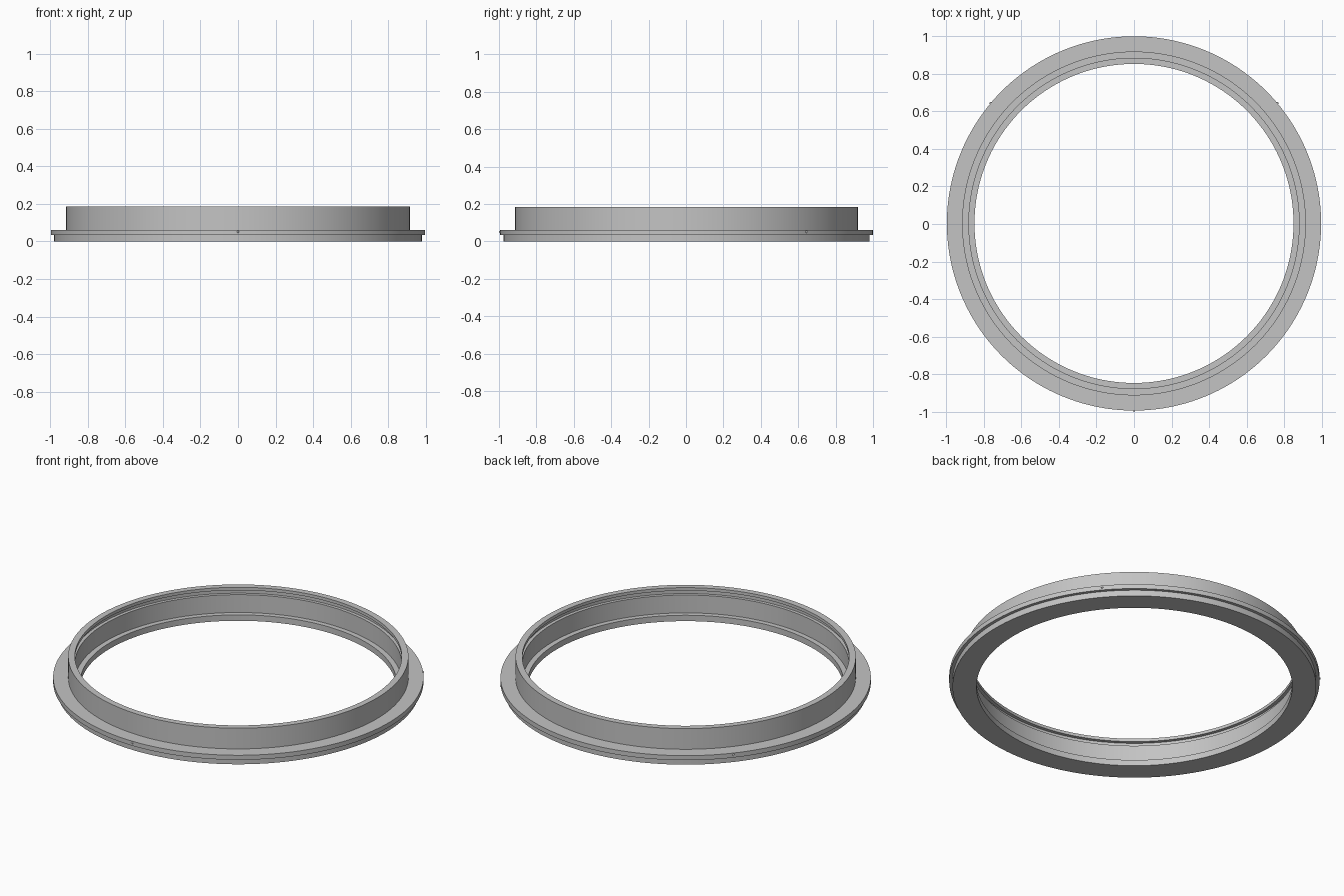
import bpy, bmesh, math

if "Cube" in bpy.data.objects:
    bpy.data.objects.remove(bpy.data.objects["Cube"], do_unlink=True)

SEGMENTS = 160
FLANGE_R = 0.997
PIN_R = 0.006
CENTRE_Y = 0.003

grey = bpy.data.materials.new("satin grey")
grey.use_nodes = True
colour = (0.55, 0.55, 0.55, 1)
grey.diffuse_color = colour
grey.node_tree.nodes["Principled BSDF"].inputs["Base Color"].default_value = colour


def finish(name, bm):
    mesh = bpy.data.meshes.new(name)
    bmesh.ops.recalc_face_normals(bm, faces=bm.faces)
    bm.to_mesh(mesh)
    bm.free()
    mesh.materials.append(grey)
    obj = bpy.data.objects.new(name, mesh)
    bpy.context.collection.objects.link(obj)
    bpy.ops.object.select_all(action='DESELECT')
    obj.select_set(True)
    bpy.context.view_layer.objects.active = obj
    bpy.ops.object.shade_smooth_by_angle(angle=math.radians(30))
    return obj


def lathe(name, profile):
    # Closed (radius, height) section swept round the z axis
    bm = bmesh.new()
    rings = []
    for i in range(SEGMENTS):
        a = math.tau * i / SEGMENTS
        rings.append([bm.verts.new((r * math.cos(a), r * math.sin(a), z)) for r, z in profile])
    n = len(profile)
    for i, ring in enumerate(rings):
        after = rings[(i + 1) % SEGMENTS]
        for j in range(n):
            k = (j + 1) % n
            bm.faces.new((ring[j], after[j], after[k], ring[k]))
    return finish(name, bm)


# Flanged ring with an inner seat and a retaining groove under the rim
ring = lathe("flanged_ring", [
    (0.85, 0), (0.979, 0), (0.979, 0.035),                     # base
    (FLANGE_R, 0.035), (FLANGE_R, 0.062), (0.916, 0.062),      # flange
    (0.916, 0.185), (0.88, 0.185),                             # rim
    (0.88, 0.167), (0.899, 0.167), (0.899, 0.141), (0.88, 0.141),  # groove
    (0.88, 0.035), (0.85, 0.035),                              # seat
])
ring.location.y = CENTRE_Y

# Small locating pins on the flange edge
for name, degrees in (("front_pin", 270), ("left_pin", 40), ("right_pin", 140)):
    bm = bmesh.new()
    bmesh.ops.create_uvsphere(bm, u_segments=16, v_segments=10, radius=PIN_R)
    pin = finish(name, bm)
    a = math.radians(degrees)
    pin.location = (FLANGE_R * math.cos(a), FLANGE_R * math.sin(a) + CENTRE_Y, 0.051)
